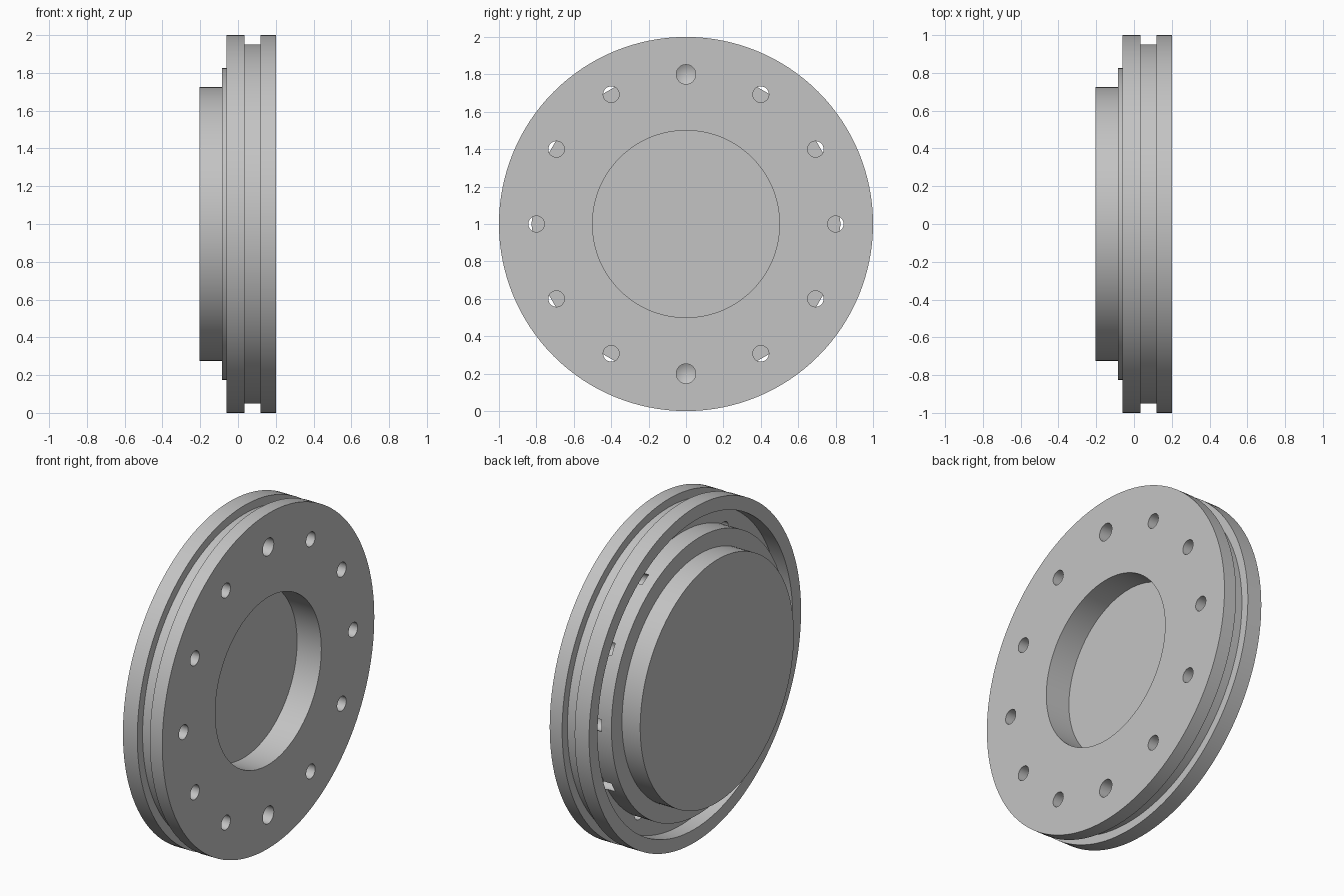
import bpy, bmesh, math
from mathutils import Matrix, Vector

cube = bpy.data.objects.get("Cube")
if cube:
    bpy.data.objects.remove(cube, do_unlink=True)

# One plain grey metal
grey = bpy.data.materials.new("grey metal")
grey.use_nodes = True
colour = (0.55, 0.55, 0.55, 1)
grey.diffuse_color = colour
grey.node_tree.nodes["Principled BSDF"].inputs["Base Color"].default_value = colour


def lathe(bm, profile, steps, centre=(0, 0, 0)):
    """Revolve (x, radius) points about an x-directed axis; the ends lie on it."""
    offset = Vector(centre)
    rings = []
    for x, r in profile:
        if r == 0:
            rings.append([bm.verts.new(offset + Vector((x, 0, 0)))] * steps)
        else:
            angles = [math.tau * i / steps for i in range(steps)]
            rings.append([bm.verts.new(offset + Vector((x, r * math.sin(a), r * math.cos(a))))
                          for a in angles])
    for a, b in zip(rings, rings[1:]):
        for i in range(steps):
            j = (i + 1) % steps
            corners = list(dict.fromkeys((a[i], a[j], b[j], b[i])))
            bm.faces.new(corners)


def finish(bm, name):
    bmesh.ops.recalc_face_normals(bm, faces=bm.faces)
    mesh = bpy.data.meshes.new(name)
    bm.to_mesh(mesh)
    bm.free()
    mesh.materials.append(grey)
    obj = bpy.data.objects.new(name, mesh)
    bpy.context.collection.objects.link(obj)
    return obj


# Flange body: boss, hub, annular recess, rim, outer groove, front pocket
FRONT, POCKET, RIM, FLOOR = 0.2, 0.04, -0.06, 0.03
body = bmesh.new()
lathe(body, [
    (-0.205, 0), (-0.205, 0.725), (-0.085, 0.725), (-0.085, 0.825),
    (FLOOR, 0.825), (FLOOR, 0.92), (RIM, 0.92), (RIM, 1),
    (0.035, 1), (0.035, 0.95), (0.118, 0.95), (0.118, 1),
    (FRONT, 1), (FRONT, 0.5), (POCKET, 0.5), (POCKET, 0),
], 128)
flange = finish(body, "flange_body")
flange.location.z = 1

# Bolt holes on a circle; the top and bottom ones are wider, with drilled cone ends
drills = bmesh.new()
for k in range(12):
    a = math.tau * k / 12
    centre = (0, 0.8 * math.sin(a), 0.8 * math.cos(a))
    if k % 6 == 0:
        shape = [(0.3, 0), (0.3, 0.052), (0.085, 0.052), (0.055, 0)]
    else:
        shape = [(0.3, 0), (0.3, 0.043), (-0.02, 0.043), (-0.02, 0)]
    lathe(drills, shape, 32, centre)
cutter = finish(drills, "bolt_hole_cutter")
cutter.location.z = 1
cutter.hide_render = True

cut = flange.modifiers.new("bolt holes", 'BOOLEAN')
cut.operation = 'DIFFERENCE'
cut.solver = 'EXACT'
cut.object = cutter

bpy.ops.object.select_all(action='DESELECT')
flange.select_set(True)
bpy.context.view_layer.objects.active = flange
bpy.ops.object.modifier_apply(modifier=cut.name)
bpy.data.objects.remove(cutter, do_unlink=True)
bpy.ops.object.shade_smooth_by_angle(angle=math.radians(25))
